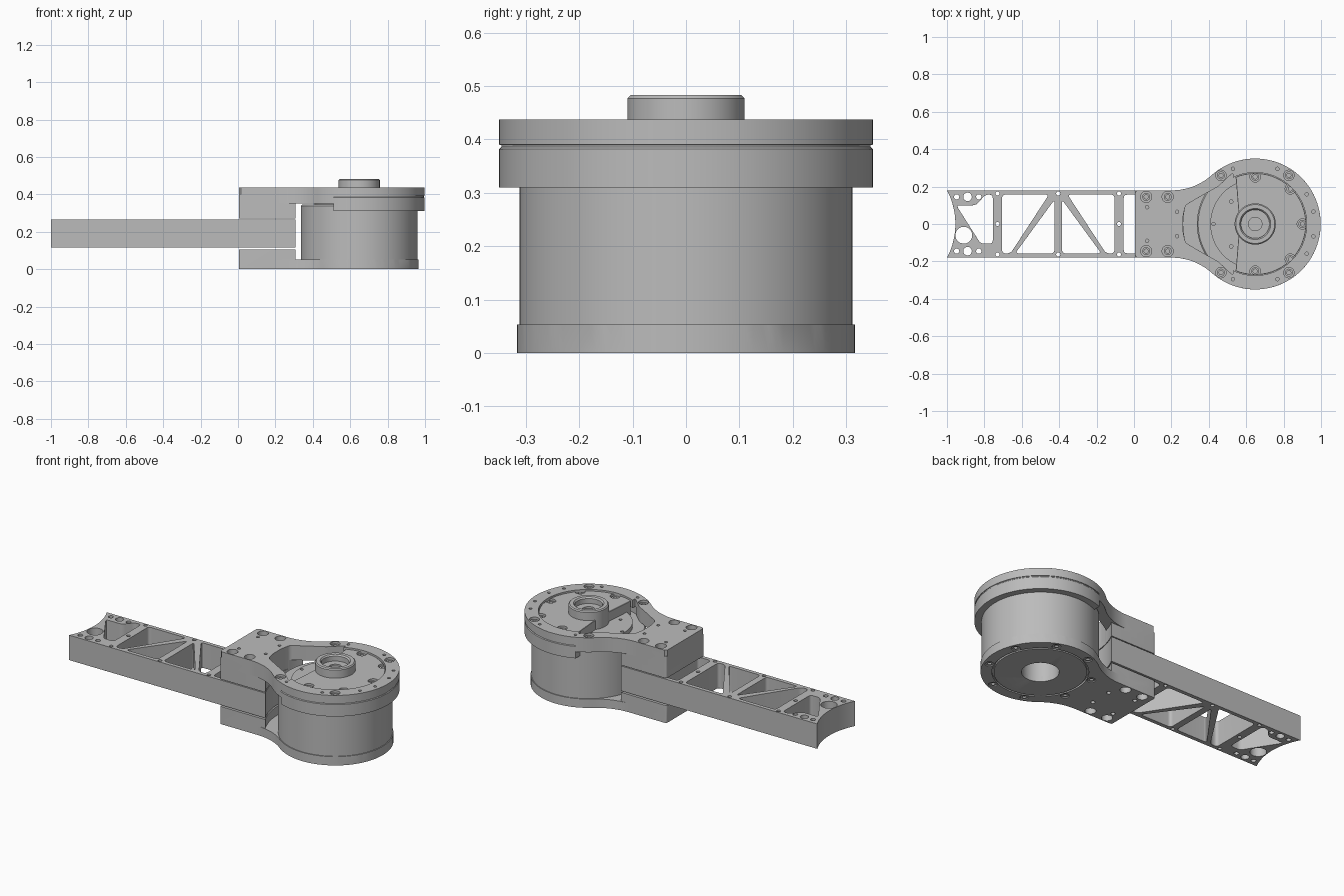
import bpy, bmesh, math
from mathutils import Vector

cube = bpy.data.objects.get("Cube")
if cube:
    bpy.data.objects.remove(cube)

CX = 0.648           # axis of the round housing
W = 0.18             # half width of the arm
SIDES = (1, -1)

metal = bpy.data.materials.new("satin grey metal")
metal.use_nodes = True
GREY = (0.5, 0.5, 0.5, 1)
metal.diffuse_color = GREY
metal.node_tree.nodes["Principled BSDF"].inputs["Base Color"].default_value = GREY


def finish(name, bm):
    bmesh.ops.recalc_face_normals(bm, faces=bm.faces)
    mesh = bpy.data.meshes.new(name)
    bm.to_mesh(mesh)
    bm.free()
    mesh.materials.append(metal)
    ob = bpy.data.objects.new(name, mesh)
    bpy.context.collection.objects.link(ob)
    return ob


def prism(name, pts, z0, z1):
    bm = bmesh.new()
    face = bm.faces.new([bm.verts.new((x, y, z0)) for x, y in pts])
    out = bmesh.ops.extrude_face_region(bm, geom=[face])
    top = [v for v in out["geom"] if isinstance(v, bmesh.types.BMVert)]
    bmesh.ops.translate(bm, verts=top, vec=(0, 0, z1 - z0))
    return finish(name, bm)


def circle(x, y, r, n=96):
    return [(x + r * math.cos(math.tau * i / n), y + r * math.sin(math.tau * i / n)) for i in range(n)]


def disc(name, x, y, r, z0, z1, n=96):
    return prism(name, circle(x, y, r, n), z0, z1)


def lathe(name, profile, x=CX, y=0, n=96):
    """Revolve a closed (radius, z) profile; radius 0 touches the axis."""
    bm = bmesh.new()
    verts = [bm.verts.new((x + r, y, z)) for r, z in profile]
    edges = [bm.edges.new((verts[i - 1], verts[i])) for i in range(len(verts))
             if profile[i - 1][0] > 0 or profile[i][0] > 0]
    bmesh.ops.spin(bm, geom=verts + edges, cent=(x, y, 0), axis=(0, 0, 1),
                   angle=math.tau, steps=n, use_merge=True)
    bmesh.ops.remove_doubles(bm, verts=bm.verts, dist=1e-5)
    return finish(name, bm)


def rounded(pts, r, n=6):
    """Polygon with every corner replaced by a soft curve."""
    out = []
    for i, p in enumerate(pts):
        a, p, b = Vector(pts[i - 1]), Vector(p), Vector(pts[(i + 1) % len(pts)])
        s, e = p + (a - p).normalized() * r, p + (b - p).normalized() * r
        for k in range(n + 1):
            t = k / n
            out.append(tuple(s * (1 - t) ** 2 + p * 2 * t * (1 - t) + e * t * t))
    return out


def apply(ob, mod):
    bpy.context.view_layer.objects.active = ob
    bpy.ops.object.modifier_apply(modifier=mod.name)


def boolean(ob, cutter, op="DIFFERENCE"):
    mod = ob.modifiers.new(op, "BOOLEAN")
    mod.object, mod.operation, mod.solver = cutter, op, "EXACT"
    apply(ob, mod)
    bpy.data.objects.remove(cutter)


def drill(ob, spots, r, z0, z1):
    for x, y in spots:
        boolean(ob, disc("drill", x, y, r, z0, z1, 20))


def chamfer(ob, width):
    mod = ob.modifiers.new("chamfer", "BEVEL")
    mod.width, mod.segments, mod.limit_method, mod.angle_limit = width, 1, "ANGLE", math.radians(50)
    apply(ob, mod)


def both(spots):
    return [(x, s * y) for x, y in spots for s in SIDES]


def bracket_outline(R, f=0.317):
    """Square tail blending through a concave fillet into a circle of radius R."""
    xc = CX - math.sqrt((R + f) ** 2 - (W + f) ** 2)
    yc = W + f
    end = math.atan2(-yc, CX - xc)
    half = [(0.005, W - 0.012), (0.017, W)]
    for i in range(17):
        a = -math.pi / 2 + (end + math.pi / 2) * i / 16
        half.append((xc + f * math.cos(a), yc + f * math.sin(a)))
    start = end + math.pi
    half += [(CX + R * math.cos(start * (1 - i / 44)), R * math.sin(start * (1 - i / 44))) for i in range(1, 44)]
    return half + [(CX + R, 0)] + [(x, -y) for x, y in reversed(half)]


def screw(name, x, y, top, sign=1):
    prof = [(0, -0.02), (0.021, -0.02), (0.021, 0), (0.011, 0), (0.011, -0.01), (0, -0.01)]
    lathe(name, [(r, top + sign * z) for r, z in prof], x, y, 20)


# Lattice arm with scooped ends
arm = prism("lattice_arm", [(-1.05, -W), (0.36, -W), (0.36, W), (-1.05, W)], 0.115, 0.265)
for x in (-1.34, CX):
    boolean(arm, disc("scoop", x, 0, 0.385, 0, 0.4))
MID = -0.405
wide = [(-0.705, 0.157), (-0.455, 0.157), (-0.66, -0.157), (-0.705, -0.157)]
tri = [(-0.425, 0.13), (-0.425, -0.157), (-0.635, -0.157)]
pockets = [wide, tri] + [[(2 * MID - x, y) for x, y in p] for p in (wide, tri)]
pockets += [[(-0.95, 0.1), (-0.845, 0.1), (-0.795, 0.157), (-0.755, 0.157), (-0.755, -0.105), (-0.82, -0.105)],
            [(-0.055, 0.157), (0.03, 0.157), (0.03, -0.157), (-0.055, -0.157)]]
for p in pockets:
    boolean(arm, prism("pocket", rounded(p, 0.02), 0, 0.4))
boolean(arm, disc("round_pocket", -0.91, -0.06, 0.045, 0, 0.4, 40))
chamfer(arm, 0.006)
drill(arm, both([(-0.89, 0.145)]), 0.023, 0, 0.4)
drill(arm, both([(-0.948, 0.145), (-0.83, 0.145)]), 0.014, 0, 0.4)
drill(arm, both([(-0.73, 0.163), (MID, 0.163), (-0.08, 0.163)]) + [(-0.73, 0), (-0.08, 0)], 0.011, 0, 0.4)

# Clamp blocks of the two brackets, scooped round the motor
BOLTS = both([(0.065, 0.145), (0.18, 0.145)])
PINS = both([(0.07, 0.09), (0.23, 0.065)])


def bracket(name, R, plate_z, block_z):
    plate = prism(name, bracket_outline(R), *plate_z)
    block = prism("block", rounded([(0.005, -W), (0.4, -W), (0.4, W), (0.005, W)], 0.012), *block_z)
    boolean(block, disc("scoop", CX, 0, 0.385, -0.1, 0.6))
    boolean(plate, block, "UNION")
    return plate


# Upper bracket: ring opening and window on the arm side
upper = bracket("upper_bracket", 0.35, (0.35, 0.437), (0.27, 0.4))
boolean(upper, disc("bore", CX, 0, 0.275, 0.3, 0.5))
side = [(0.53, 0.275), (0.45, 0.2), (0.36, 0.15), (0.275, 0.1), (0.262, 0.04)]
window = side + [(x, -y) for x, y in reversed(side)]
boolean(upper, prism("window", rounded(window, 0.015), 0.3, 0.5))
# Underside step where the lower ring takes over
boolean(upper, prism("step", [(0.51, -0.5), (1.1, -0.5), (1.1, 0.5), (0.51, 0.5)], 0.3, 0.39))
chamfer(upper, 0.007)
drill(upper, BOLTS, 0.03, 0.38, 0.5)
drill(upper, PINS, 0.009, 0.4, 0.5)
RIM = both([(0.465, 0.26), (0.828, 0.26)])
drill(upper, RIM, 0.028, 0.41, 0.5)
drill(upper, [(CX + 0.318 * math.cos(a), 0.318 * math.sin(a))
              for a in (math.radians(d) for d in (-112, -68, -30, -12, 12, 30, 68, 112))], 0.009, 0.41, 0.5)

# Lower ring under the bracket
ring = lathe("lower_ring", [(0.3, 0.31), (0.35, 0.31), (0.35, 0.382), (0.346, 0.386), (0.346, 0.391), (0.3, 0.391)])
boolean(ring, prism("ring_trim", [(0, -0.5), (0.51, -0.5), (0.51, 0.5), (0, 0.5)], 0.2, 0.5))

# Cover disc with an open sector towards the arm
cover = disc("cover_disc", CX, 0, 0.272, 0.345, 0.429)
wedge = [(0.56, 0.05), (0.545, 0.24), (0.53, 0.3), (0.3, 0.3)]
boolean(cover, prism("sector", wedge + [(x, -y) for x, y in reversed(wedge)], 0.3, 0.5))
chamfer(cover, 0.004)
TABS = both([(CX, 0.252), (0.836, 0.188)]) + [(0.9, 0)]
drill(cover, TABS, 0.028, 0.405, 0.5)

# Raised motor face seen inside the sector
face = disc("motor_face", CX, 0, 0.24, 0.34, 0.372)
drill(face, both([(0.52, 0.12)]) + [(0.425, 0)], 0.009, 0.355, 0.4)

# Output hub
lathe("output_hub", [(0, 0.35), (0.11, 0.35), (0.11, 0.477), (0.104, 0.483), (0.083, 0.483), (0.076, 0.475),
                     (0.076, 0.445), (0.036, 0.445), (0.036, 0.435), (0, 0.435)])

# Motor can with a hollow centre opening downwards
lathe("motor_can", [(0.1, 0.03), (0.312, 0.03), (0.312, 0.338), (0.305, 0.345), (0, 0.345), (0, 0.3), (0.1, 0.3)])

# Lower bracket
lower = bracket("lower_bracket", 0.317, (0, 0.053), (0.02, 0.106))
boolean(lower, prism("block_foot", rounded([(0.005, -W), (0.2, -W), (0.2, W), (0.005, W)], 0.012), 0, 0.106), "UNION")
boolean(lower, disc("bore", CX, 0, 0.1, -0.1, 0.2))
chamfer(lower, 0.007)
boolean(lower, lathe("groove", [(0.247, -0.02), (0.257, -0.02), (0.257, 0.012), (0.247, 0.012)]))
drill(lower, BOLTS, 0.03, -0.1, 0.05)
drill(lower, PINS, 0.012, -0.1, 0.03)
BASE = [(CX + 0.283 * math.cos(math.tau * (i + 0.5) / 8), 0.283 * math.sin(math.tau * (i + 0.5) / 8)) for i in range(8)]
drill(lower, BASE, 0.024, -0.1, 0.014)

# Cap screws in all counterbores
for name, spots, z, s in (("clamp_screw", BOLTS, 0.405, 1), ("rim_screw", RIM, 0.427, 1), ("cover_screw", TABS, 0.42, 1),
                          ("under_screw", BOLTS, 0.03, -1), ("base_screw", BASE, 0.004, -1)):
    for x, y in spots:
        screw(name, x, y, z, s)

# Smooth round surfaces, keep crisp edges
bpy.ops.object.select_all(action="DESELECT")
for ob in bpy.context.scene.objects:
    if ob.type == "MESH":
        ob.select_set(True)
        bpy.context.view_layer.objects.active = ob
bpy.ops.object.shade_smooth_by_angle(angle=math.radians(30))
